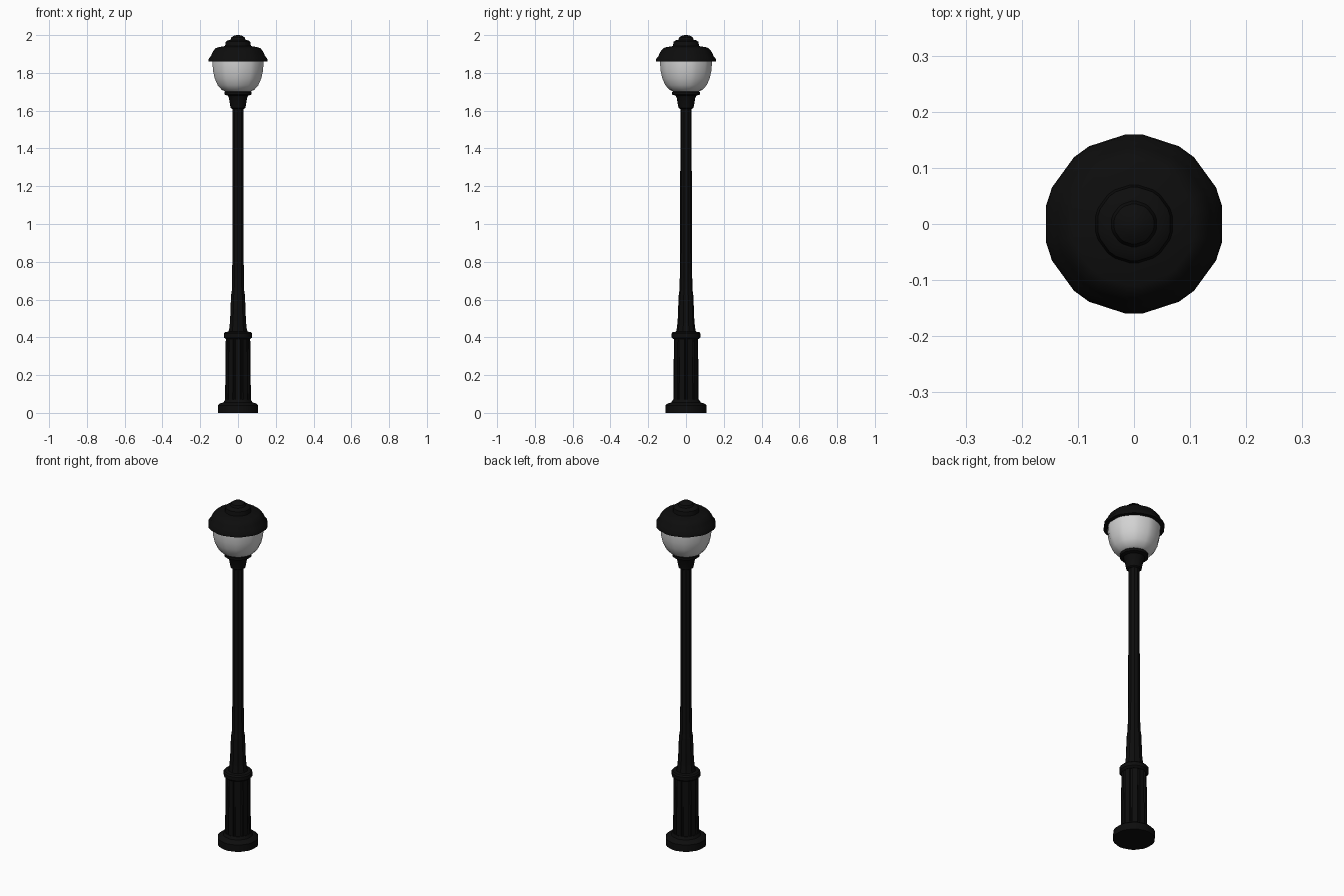
import bpy, bmesh, math

if "Cube" in bpy.data.objects:
    bpy.data.objects.remove(bpy.data.objects["Cube"])


def material(name, rgb):
    m = bpy.data.materials.new(name)
    m.diffuse_color = (*rgb, 1.0)
    m.use_nodes = True
    m.node_tree.nodes["Principled BSDF"].inputs["Base Color"].default_value = m.diffuse_color
    return m


BLACK = material("black_iron", (0.004, 0.004, 0.004))
GLASS = material("frosted_glass", (0.65, 0.65, 0.65))

# Cross-sections as (angle in degrees, radius factor); a corner points along +y
DECAGON = [(90 + 36 * i, 1.0) for i in range(10)]
BEVELLED = [(90 + 36 * i + d, 1.0) for i in range(10) for d in (-6, 6)]
FLUTED = [(90 + 36 * i + d, f) for i in range(10)
          for d, f in ((-12, 1.0), (12, 1.0), (15, 0.9), (21, 0.9))]


def lathe(name, profile, section, mat, angle=35):
    """Sweep a (radius, z) profile around the z axis and cap both ends."""
    bm = bmesh.new()
    rings = []
    for r, z in profile:
        rings.append([bm.verts.new((r * f * math.cos(math.radians(a)),
                                    r * f * math.sin(math.radians(a)), z))
                      for a, f in section])
    n = len(section)
    for lo, hi in zip(rings, rings[1:]):
        for i in range(n):
            j = (i + 1) % n
            bm.faces.new((lo[i], lo[j], hi[j], hi[i]))
    bm.faces.new(rings[0][::-1])
    bm.faces.new(rings[-1])
    bmesh.ops.recalc_face_normals(bm, faces=bm.faces)
    me = bpy.data.meshes.new(name)
    bm.to_mesh(me)
    bm.free()
    me.materials.append(mat)
    ob = bpy.data.objects.new(name, me)
    bpy.context.collection.objects.link(ob)
    bpy.ops.object.select_all(action='DESELECT')
    ob.select_set(True)
    bpy.context.view_layer.objects.active = ob
    bpy.ops.object.shade_smooth_by_angle(angle=math.radians(angle))
    return ob


# Foot plate
lathe("foot", [(0.109, 0), (0.109, 0.04), (0.098, 0.05), (0.078, 0.055),
               (0.070, 0.07)], BEVELLED, BLACK)
# Fluted pedestal column
lathe("pedestal", [(0.069, 0.05), (0.065, 0.40)], FLUTED, BLACK)
# Collar on top of the pedestal
lathe("collar", [(0.066, 0.39), (0.077, 0.40), (0.077, 0.42), (0.070, 0.428),
                 (0.052, 0.43)], BEVELLED, BLACK)
# Tapered shaft and long pole
lathe("pole", [(0.055, 0.42), (0.048, 0.45), (0.044, 0.49), (0.039, 0.62),
               (0.036, 0.64), (0.034, 0.65), (0.031, 0.85), (0.030, 1.62)],
      DECAGON, BLACK)
# Lamp holder
lathe("lamp_holder", [(0.033, 1.61), (0.040, 1.615), (0.050, 1.67),
                      (0.056, 1.68), (0.074, 1.685), (0.074, 1.70),
                      (0.060, 1.702)], BEVELLED, BLACK)
# Glass globe
lathe("globe", [(0.055, 1.697), (0.088, 1.71), (0.110, 1.735), (0.126, 1.77),
                (0.135, 1.81), (0.138, 1.85), (0.138, 1.875)], BEVELLED, GLASS)
# Lid with stepped crown and finial
lathe("lid", [(0.135, 1.87), (0.138, 1.86), (0.160, 1.86), (0.158, 1.876),
              (0.146, 1.89), (0.138, 1.91), (0.122, 1.93), (0.110, 1.935),
              (0.070, 1.942), (0.066, 1.965), (0.056, 1.972), (0.041, 1.975),
              (0.036, 1.988), (0.022, 1.997), (0.006, 2.0)], BEVELLED, BLACK)
